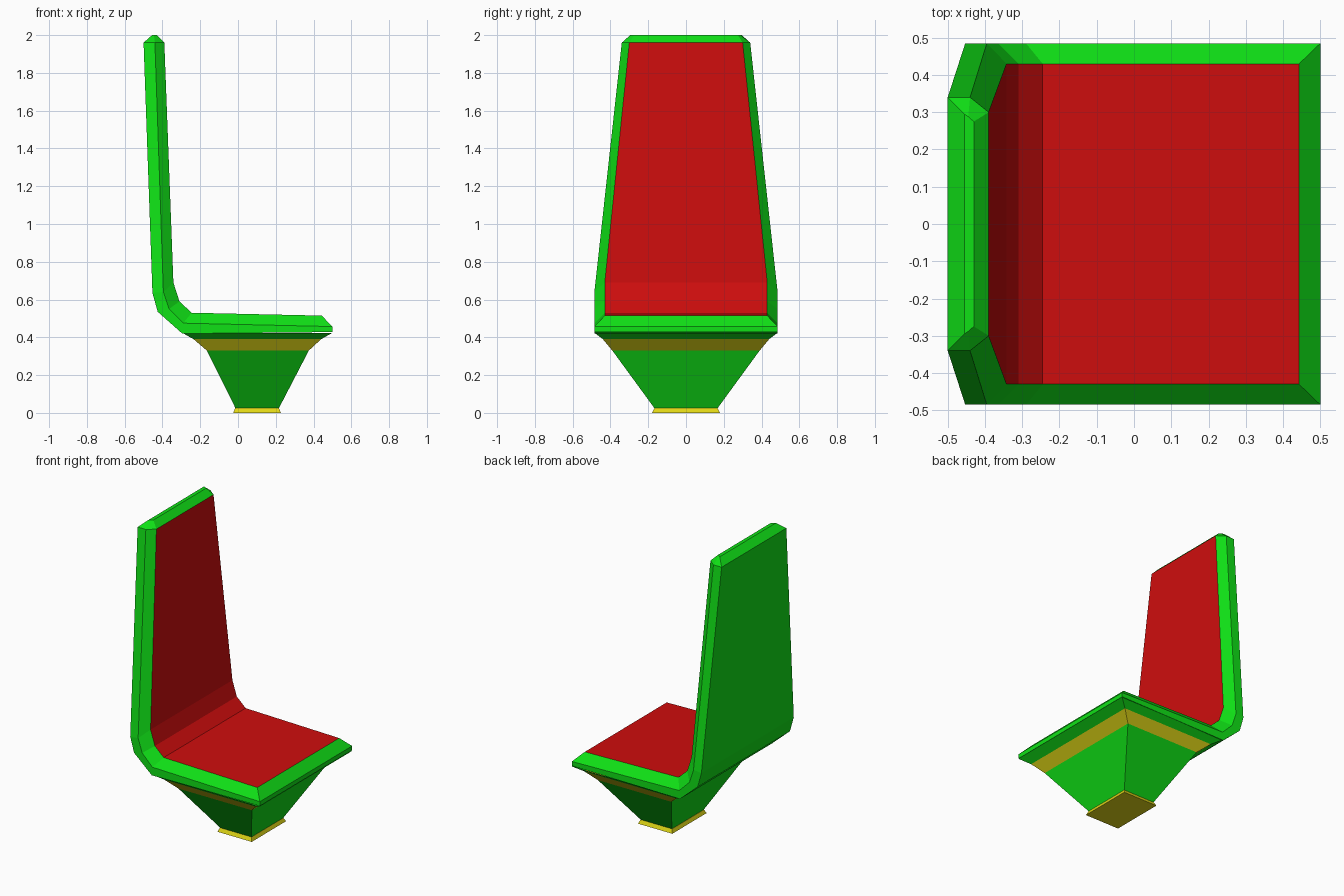
import bpy, bmesh

cube = bpy.data.objects.get("Cube")
if cube:
    bpy.data.objects.remove(cube, do_unlink=True)


def material(name, rgb):
    mat = bpy.data.materials.new(name)
    mat.use_nodes = True
    mat.diffuse_color = (*rgb, 1)
    mat.node_tree.nodes["Principled BSDF"].inputs["Base Color"].default_value = (*rgb, 1)
    return mat


green = material("green", (0.005, 0.75, 0.008))
red = material("red", (0.62, 0.004, 0.004))
yellow = material("yellow", (0.75, 0.68, 0.008))


def loft(name, rings, mats, pick, caps):
    """Join equal closed rings; pick(row, side) gives the material index."""
    bm = bmesh.new()
    rows = [[bm.verts.new(p) for p in ring] for ring in rings]
    n = len(rows[0])
    for r in range(len(rows) - 1):
        a, b = rows[r], rows[r + 1]
        for i in range(n):
            j = (i + 1) % n
            bm.faces.new((a[i], a[j], b[j], b[i])).material_index = pick(r, i)
    for row, corners in caps:
        bm.faces.new([rows[row][c] for c in corners])
    bmesh.ops.recalc_face_normals(bm, faces=bm.faces)
    mesh = bpy.data.meshes.new(name)
    bm.to_mesh(mesh)
    bm.free()
    for m in mats:
        mesh.materials.append(m)
    obj = bpy.data.objects.new(name, mesh)
    bpy.context.collection.objects.link(obj)
    return obj


def section(back, mid, inner):
    """Symmetric shell section from three (x, z, half width) points."""
    half = (back, mid, inner)
    return ([(x, -w, z) for x, z, w in half]
            + [(x, w, z) for x, z, w in reversed(half)])


def rectangle(x0, x1, w, z):
    return [(x0, -w, z), (x1, -w, z), (x1, w, z), (x0, w, z)]


# Bent seat shell: top of backrest down to the seat's leading edge
W, P = 0.485, 0.43
shell = [
    section((-0.455, 2.0, 0.295), (-0.445, 2.0, 0.288), (-0.43, 2.0, 0.275)),
    section((-0.50, 1.96, 0.34), (-0.44, 1.96, 0.34), (-0.39, 1.96, 0.30)),
    section((-0.453, 0.635, W), (-0.395, 0.64, W), (-0.342, 0.69, P)),
    section((-0.425, 0.535, W), (-0.365, 0.55, W), (-0.31, 0.59, P)),
    section((-0.295, 0.42, W), (-0.29, 0.475, W), (-0.245, 0.53, P)),
    section((0.50, 0.428, W), (0.50, 0.457, W), (0.443, 0.515, P)),
]
loft("seat_shell", shell, (green, red),
     lambda row, side: int(side == 2 and row > 0),
     [(0, range(6)), (-1, (0, 1, 4, 5)), (-1, (1, 2, 3, 4))])

# Tapered pedestal with a coloured band under the seat
pedestal = [
    rectangle(-0.295, 0.50, W, 0.424),
    rectangle(-0.235, 0.44, 0.44, 0.39),
    rectangle(-0.165, 0.375, 0.39, 0.33),
    rectangle(-0.012, 0.215, 0.165, 0.022),
]
loft("pedestal", pedestal, (green, yellow),
     lambda row, side: int(row == 1), [(-1, range(4))])

# Thin foot plate
foot = [rectangle(-0.015, 0.217, 0.167, 0.025), rectangle(-0.025, 0.227, 0.18, 0)]
loft("foot_plate", foot, (yellow,), lambda row, side: 0,
     [(0, range(4)), (-1, range(4))])
